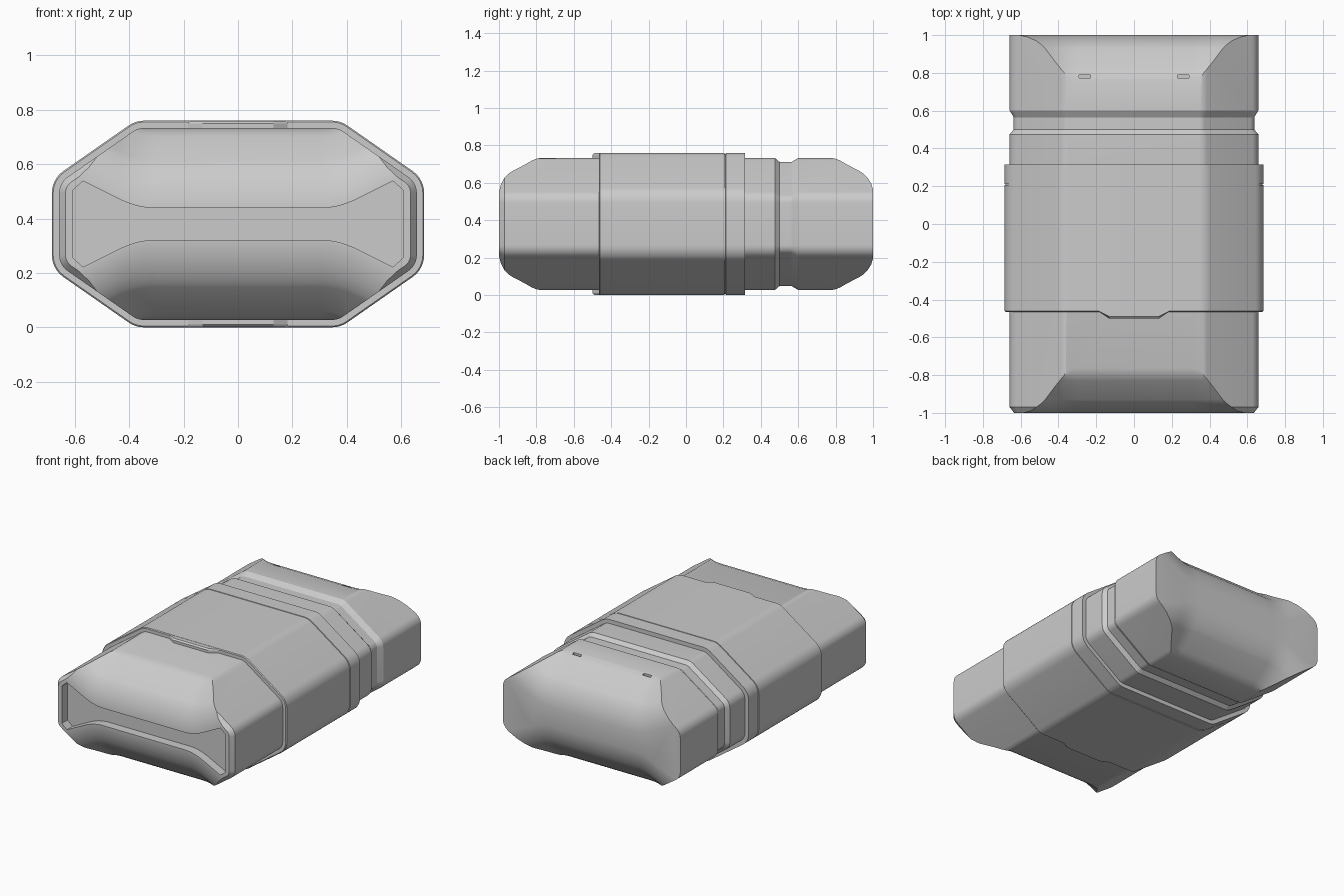
import bpy, bmesh
from math import cos, sin, radians

if "Cube" in bpy.data.objects:
    bpy.data.objects.remove(bpy.data.objects["Cube"])

ZC = 0.38  # height of the horizontal symmetry plane


def loft(name, rings):
    """Closed solid skinned through equal-length point rings."""
    bm = bmesh.new()
    vs = [[bm.verts.new(p) for p in r] for r in rings]
    n = len(vs[0])
    for a, b in zip(vs, vs[1:]):
        for i in range(n):
            j = (i + 1) % n
            bm.faces.new((a[i], a[j], b[j], b[i]))
    bm.faces.new(vs[0])
    bm.faces.new(vs[-1])
    bmesh.ops.recalc_face_normals(bm, faces=bm.faces)
    me = bpy.data.meshes.new(name)
    bm.to_mesh(me)
    bm.free()
    ob = bpy.data.objects.new(name, me)
    bpy.context.collection.objects.link(ob)
    return ob


def activate(ob):
    bpy.ops.object.select_all(action='DESELECT')
    ob.select_set(True)
    bpy.context.view_layer.objects.active = ob


def boolean(ob, cutter, op):
    activate(ob)
    m = ob.modifiers.new("cut", 'BOOLEAN')
    m.operation, m.object, m.solver = op, cutter, 'EXACT'
    bpy.ops.object.modifier_apply(modifier=m.name)
    bpy.data.objects.remove(cutter)


def smooth(ob, angle=28):
    activate(ob)
    bpy.ops.object.shade_smooth_by_angle(angle=radians(angle))


def section(y, r, steps=6):
    """Rounded octagon across the body; r is the corner radius, so it also sets the offset."""
    quad = []
    for cx, cz, a0, a1 in ((0.585, 0.113, 0, 55.1), (0.3455, 0.28, 55.1, 90)):
        for k in range(steps + 1):
            a = radians(a0 + (a1 - a0) * k / steps)
            quad.append((cx + r * cos(a), cz + r * sin(a)))
    half = quad + [(-x, z) for x, z in reversed(quad)]
    ring = half + [(x, -z) for x, z in reversed(half)]
    return [(x, y, ZC + z) for x, z in ring]


def flare(x):
    """Extra height of the end scoops towards the sides (soft corner, then straight)."""
    x = abs(x)
    if x < 0.30:
        return 0
    if x < 0.44:
        return 0.5 * (x - 0.30) ** 2 / 0.28
    return 0.5 * (x - 0.37)


def box(name, x, y, z, sx, sy, sz):
    return loft(name, [[(x - sx, y - sy, k), (x + sx, y - sy, k), (x + sx, y + sy, k), (x - sx, y + sy, k)]
                       for k in (z - sz, z + sz)])


# Main body with front bevel and the groove around the rear
body = loft("body", [section(y, r) for y, r in (
    (-1.01, 0.043), (-1.0, 0.050), (-0.97, 0.073), (0.475, 0.073), (0.50, 0.052),
    (0.565, 0.052), (0.60, 0.073), (1.05, 0.073))])

# Scooped ends: keep only what lies inside a flared envelope
prof = [(-1, 0.065), (-0.99, 0.12), (-0.97, 0.175), (-0.945, 0.215), (-0.93, 0.232),
        (-0.83, 0.32), (-0.805, 0.338), (-0.75, 0.358)]
prof += [(-y, h) for y, h in reversed(prof)]
pos = [0.30 + 0.02 * i for i in range(8)] + [0.72]
xs = [-x for x in reversed(pos)] + pos
envelope = loft("envelope", [
    [(x, y, ZC + h + flare(x)) for y, h in prof] +
    [(x, y, ZC - h - flare(x)) for y, h in reversed(prof)] for x in xs])
boolean(body, envelope, 'INTERSECT')

# Bow-tie recess in the front end
half = [(x, 0.058 + flare(x)) for x in pos[:-1] + [0.57]] + [(0.607, 0.125)]
outline = [(-x, h) for x, h in reversed(half)] + half
recess = loft("recess", [
    [(x, -1.1, ZC + h), (x, -0.94, ZC + h), (x, -0.94, ZC - h), (x, -1.1, ZC - h)]
    for x, h in outline])
boolean(body, recess, 'DIFFERENCE')

# Two small slots near the rear on top
for s in (-1, 1):
    boolean(body, box("slot", s * 0.26, 0.782, 0.74, 0.03, 0.008, 0.035), 'DIFFERENCE')
smooth(body)

# Sleeve around the middle with a fine seam
sleeve = loft("sleeve", [section(y, r) for y, r in (
    (-0.465, 0.095), (-0.46, 0.10), (0.206, 0.10), (0.207, 0.095),
    (0.212, 0.095), (0.213, 0.10), (0.315, 0.10))])
smooth(sleeve)

# Latch tabs on the sleeve's front edge, above and below
for name, s in (("upper_tab", 1), ("lower_tab", -1)):
    loft(name, [[(-0.19, -0.46, ZC + s * h), (-0.13, y, ZC + s * h),
                 (0.13, y, ZC + s * h), (0.19, -0.46, ZC + s * h)]
                for h, y in ((0.345, -0.50), (0.37, -0.50), (0.379, -0.49))])
